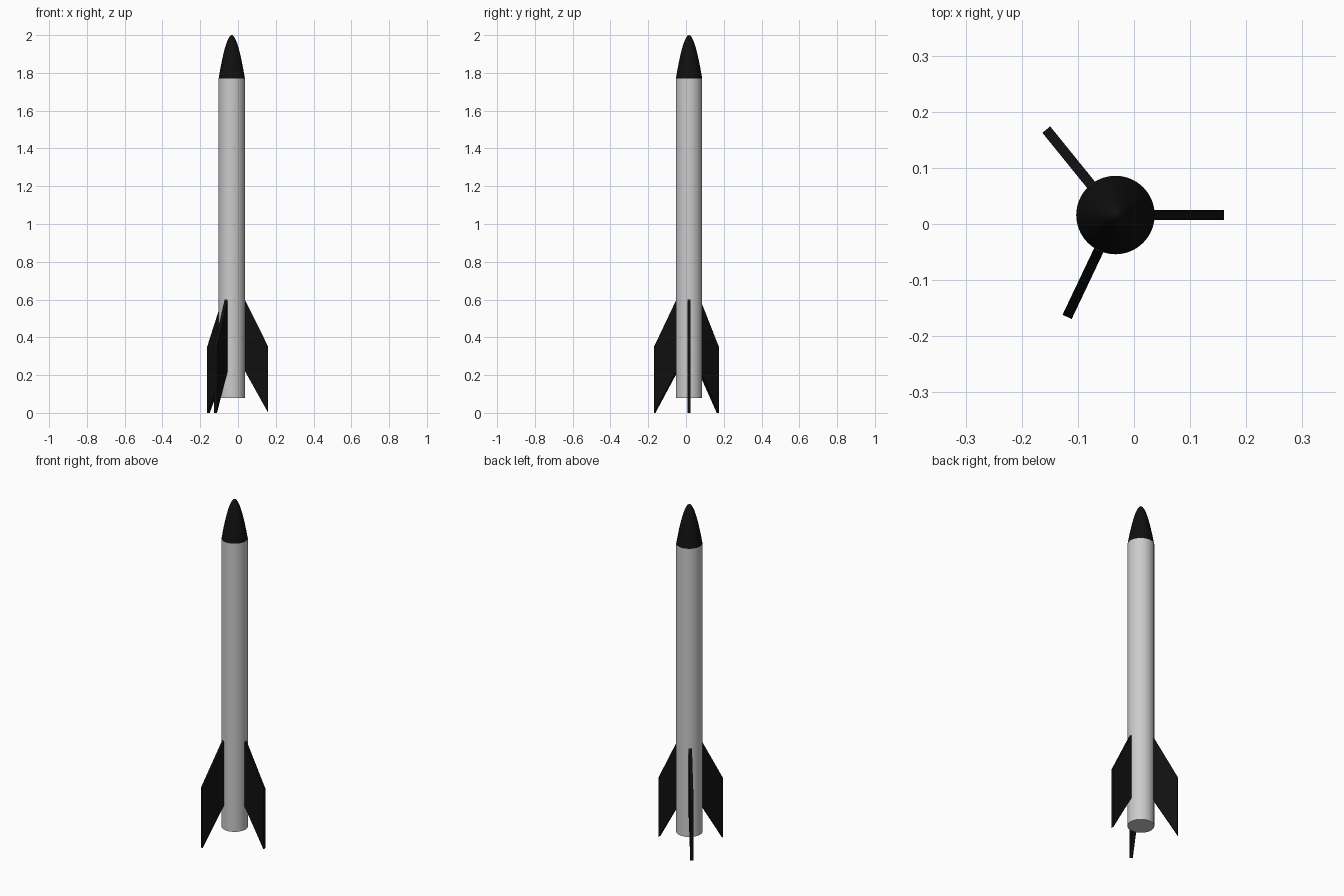
import bpy, bmesh, math
from mathutils import Matrix

if "Cube" in bpy.data.objects:
    bpy.data.objects.remove(bpy.data.objects["Cube"])

CX, CY = -0.033, 0.016   # rocket axis
R = 0.07                 # body radius
SEG = 64

black = bpy.data.materials.new("black")
black.diffuse_color = (0.005, 0.005, 0.005, 1)
black.use_nodes = True
black.node_tree.nodes["Principled BSDF"].inputs["Base Color"].default_value = black.diffuse_color


def finish(name, bm, material=None, smooth=False):
    bmesh.ops.recalc_face_normals(bm, faces=bm.faces)
    mesh = bpy.data.meshes.new(name)
    bm.to_mesh(mesh)
    bm.free()
    obj = bpy.data.objects.new(name, mesh)
    bpy.context.collection.objects.link(obj)
    obj.location = (CX, CY, 0)
    if material:
        mesh.materials.append(material)
    if smooth:
        bpy.ops.object.select_all(action='DESELECT')
        obj.select_set(True)
        bpy.context.view_layer.objects.active = obj
        bpy.ops.object.shade_smooth_by_angle(angle=math.radians(35))
    return obj


def lathe(name, profile, material=None):
    bm = bmesh.new()
    verts = [bm.verts.new((r, 0, z)) for r, z in profile]
    edges = [bm.edges.new(pair) for pair in zip(verts, verts[1:])]
    bmesh.ops.spin(bm, geom=verts + edges, axis=(0, 0, 1), cent=(0, 0, 0),
                   angle=math.tau, steps=SEG, use_duplicate=False)
    bmesh.ops.remove_doubles(bm, verts=bm.verts, dist=1e-5)
    return finish(name, bm, material, smooth=True)


def fin(name, angle, reach, thickness=0.018):
    outline = [(R - 0.003, 0.226), (reach, 0.0), (reach, 0.35), (R - 0.003, 0.605)]
    bm = bmesh.new()
    face = bm.faces.new([bm.verts.new((r, -thickness / 2, z)) for r, z in outline])
    side = bmesh.ops.extrude_face_region(bm, geom=[face], use_keep_orig=True)
    moved = [v for v in side["geom"] if isinstance(v, bmesh.types.BMVert)]
    bmesh.ops.translate(bm, verts=moved, vec=(0, thickness, 0))
    bmesh.ops.rotate(bm, verts=bm.verts, cent=(0, 0, 0),
                     matrix=Matrix.Rotation(math.radians(angle), 3, 'Z'))
    return finish(name, bm, black)


# Body tube, closed at both ends
lathe("body_tube", [(0, 0.08), (R, 0.08), (R, 1.77), (0, 1.77)])

# Rounded nose cone
N = 20
nose = [(0, 1.77)]
for i in range(N + 1):
    s = (i / N) ** 2     # denser rings near the tip
    nose.append((0.0695 * s ** 0.54, 2.0 - 0.23 * s))
lathe("nose_cone", [nose[0]] + nose[:0:-1], black)

# Three swept tail fins
for name, angle, reach in (("right_fin", 0, 0.193),
                           ("back_fin", 129, 0.196),
                           ("front_fin", 244.6, 0.201)):
    fin(name, angle, reach)
